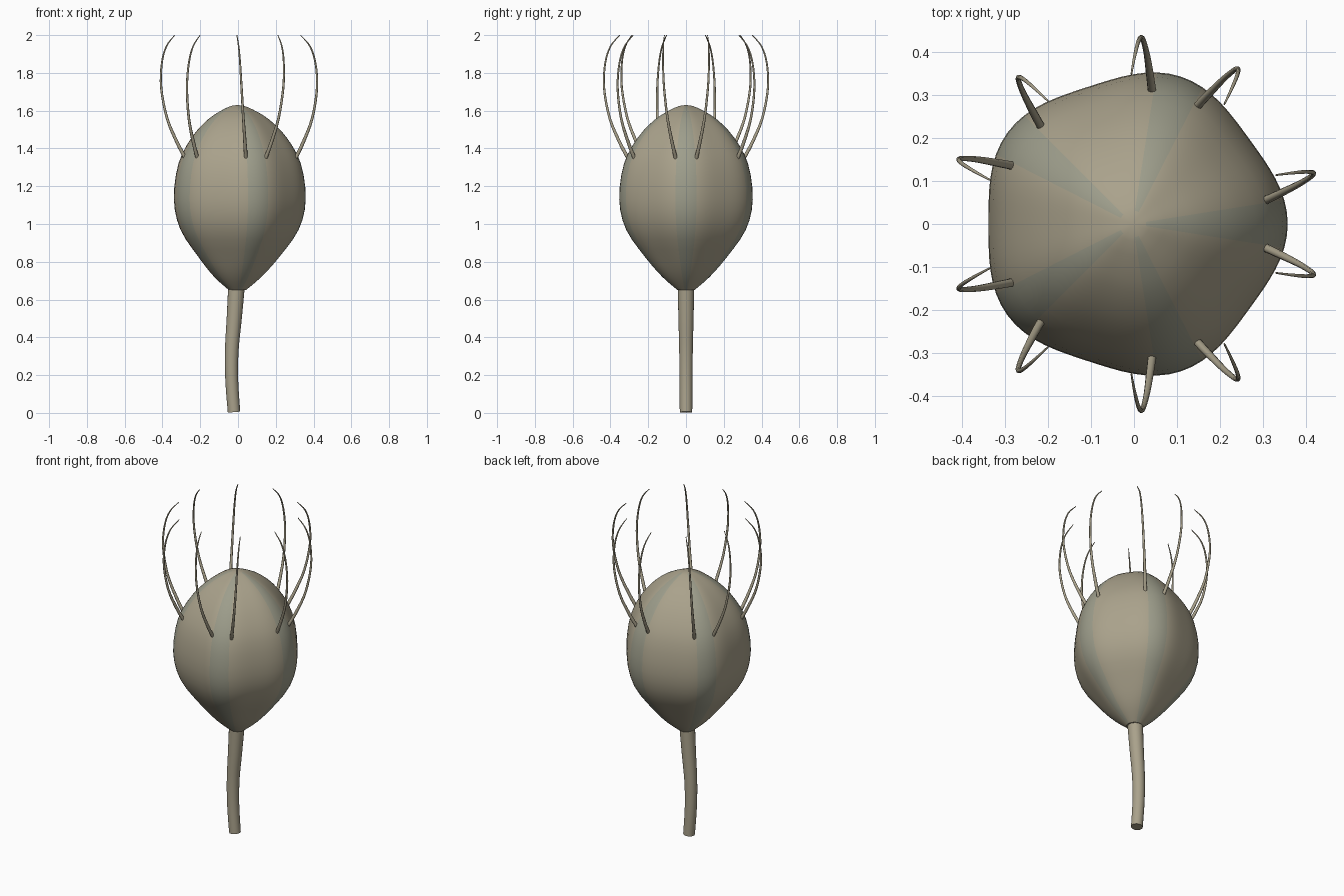
import bpy, bmesh, math
from mathutils import Vector

if "Cube" in bpy.data.objects:
    bpy.data.objects.remove(bpy.data.objects["Cube"])

LOBE = math.radians(72)


def material(name, rgb):
    m = bpy.data.materials.new(name)
    m.diffuse_color = (*rgb, 1)
    m.use_nodes = True
    m.node_tree.nodes["Principled BSDF"].inputs["Base Color"].default_value = m.diffuse_color
    return m


tan = material("tan", (0.40, 0.36, 0.26))
green = material("grey_green", (0.34, 0.34, 0.26))


def spline(pts, n):
    """Catmull-Rom sampling of tuples of any length."""
    p = [pts[0]] + list(pts) + [pts[-1]]
    out = []
    for i in range(1, len(p) - 2):
        for k in range(n):
            t = k / n
            out.append([0.5 * (2 * b + (c - a) * t + (2 * a - 5 * b + 4 * c - d) * t * t
                               + (3 * b - a - 3 * c + d) * t ** 3)
                        for a, b, c, d in zip(*p[i - 1:i + 3])])
    return out + [list(pts[-1])]


def finish(bm, name, mats):
    bmesh.ops.recalc_face_normals(bm, faces=bm.faces)
    me = bpy.data.meshes.new(name)
    bm.to_mesh(me)
    bm.free()
    for m in mats:
        me.materials.append(m)
    ob = bpy.data.objects.new(name, me)
    bpy.context.collection.objects.link(ob)
    return ob


def tube(name, pts, sides):
    """Tapered tube through points (x, y, z, radius)."""
    bm = bmesh.new()
    rings = []
    for i, p in enumerate(pts):
        a, b = pts[max(i - 1, 0)], pts[min(i + 1, len(pts) - 1)]
        d = (Vector(b[:3]) - Vector(a[:3])).normalized()
        u = Vector((0, 1, 0)).cross(d).normalized()
        v = d.cross(u)
        rings.append([bm.verts.new(Vector(p[:3]) + p[3] * (
            u * math.cos(math.tau * k / sides) + v * math.sin(math.tau * k / sides)))
            for k in range(sides)])
    for r, s in zip(rings, rings[1:]):
        for k in range(sides):
            f = bm.faces.new((r[k], r[k - 1], s[k - 1], s[k]))
            f.smooth = True
    bm.faces.new(rings[0])
    bm.faces.new(rings[-1])
    return finish(bm, name, [tan])


# Five-lobed bud with a greener strip down the crest of each lobe
profile = spline([(0.045, 0.65), (0.125, 0.72), (0.21, 0.82), (0.313, 0.97), (0.349, 1.13),
                  (0.324, 1.32), (0.25, 1.46), (0.16, 1.555), (0.075, 1.608), (0.03, 1.626)], 3)
SEG = 80
bm = bmesh.new()
rings = []
for r, z in profile:
    lobe = 0.036 * min(1, (z - 0.65) / 0.15)
    ring = []
    for k in range(SEG):
        a = math.tau * k / SEG
        q = r * (1 + lobe * math.cos(5 * a))
        ring.append(bm.verts.new((q * math.cos(a) - 0.003, q * math.sin(a), z)))
    rings.append(ring)
for r, s in zip(rings, rings[1:]):
    for k in range(SEG):
        f = bm.faces.new((r[k], r[(k + 1) % SEG], s[(k + 1) % SEG], s[k]))
        f.material_index = int(k % 16 in (0, 1, 14, 15))
        f.smooth = True
bm.faces.new(rings[0])
tip = bm.verts.new((-0.003, 0, 1.63))
for k in range(SEG):
    bm.faces.new((rings[-1][k], rings[-1][(k + 1) % SEG], tip)).smooth = True
finish(bm, "bud", [tan, green])

# Gently bowed stem
tube("stem", spline([(-0.021, 0, 0.004, 0.033), (-0.033, 0, 0.17, 0.034), (-0.033, 0, 0.33, 0.036),
                     (-0.02, 0, 0.5, 0.04), (-0.008, 0, 0.67, 0.044)], 4), 20)

# Paired bristles beside each strip: (radius, angle from strip, z, thickness)
path = spline([(0.306, 10, 1.342, 0.010), (0.352, 12, 1.43, 0.009), (0.405, 14, 1.56, 0.007),
               (0.434, 15.5, 1.72, 0.006), (0.428, 16.5, 1.85, 0.005), (0.40, 17.5, 1.94, 0.004),
               (0.35, 19, 2.0, 0.002)], 4)
for i in range(5):
    for side, label in ((1, "a"), (-1, "b")):
        pts = []
        for r, off, z, w in path:
            a = i * LOBE + side * math.radians(off)
            pts.append((r * math.cos(a), r * math.sin(a), z, w))
        bristle = tube(f"bristle_{i + 1}{label}", pts, 10)
        # rounded foot
        bpy.ops.mesh.primitive_uv_sphere_add(segments=10, ring_count=6, radius=0.0105,
                                             location=pts[0][:3])
        foot = bpy.context.object
        foot.name = f"bristle_foot_{i + 1}{label}"
        foot.data.materials.append(tan)
        bpy.ops.object.shade_smooth()
